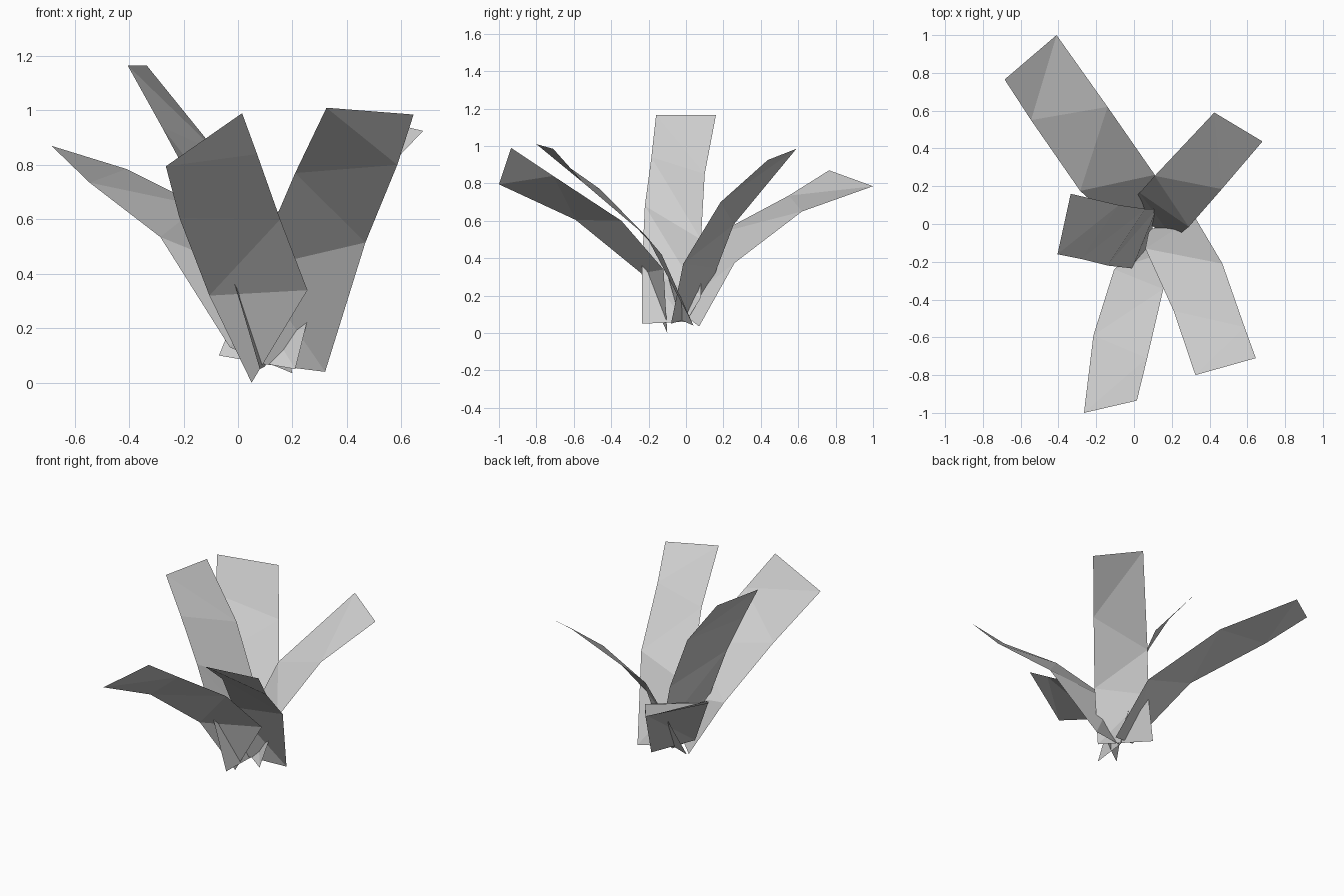
import bpy
import bmesh

default_cube = bpy.data.objects.get("Cube")
if default_cube:
    bpy.data.objects.remove(default_cube, do_unlink=True)

# One plain grey for the whole plant
grey = bpy.data.materials.new("leaf_grey")
grey.use_nodes = True
colour = (0.62, 0.62, 0.62, 1.0)
grey.diffuse_color = colour
shader = next(n for n in grey.node_tree.nodes if n.type == 'BSDF_PRINCIPLED')
shader.inputs["Base Color"].default_value = colour
shader.inputs["Roughness"].default_value = 0.9


def leaf(name, first_edge, second_edge):
    """Bridge two leaf edges, listed from tip to base, with a faceted strip."""
    bm = bmesh.new()
    first_verts = [bm.verts.new(point) for point in first_edge]
    second_verts = [bm.verts.new(point) for point in second_edge]
    for i in range(len(first_verts) - 1):
        bm.faces.new((first_verts[i], second_verts[i], second_verts[i + 1]))
        bm.faces.new((first_verts[i], second_verts[i + 1], first_verts[i + 1]))
    bm.normal_update()
    # Turn the leaf's upper side outward
    if sum(face.normal.z for face in bm.faces) < 0:
        bmesh.ops.reverse_faces(bm, faces=bm.faces[:])
    mesh = bpy.data.meshes.new(name)
    bm.to_mesh(mesh)
    bm.free()
    mesh.materials.append(grey)
    leaf_object = bpy.data.objects.new(name, mesh)
    bpy.context.collection.objects.link(leaf_object)
    return leaf_object


# Long leaf arching forward
leaf("front_leaf",
     [(-.265, -1, .795), (-.215, -.59, .605), (-.105, -.24, .32), (.05, -.1, 0)],
     [(.015, -.935, .99), (.07, -.71, .84), (.155, -.345, .6), (.255, -.12, .34)])

# Broad leaf to the front left
leaf("front_left_leaf",
     [(.325, -.8, 1.01), (.21, -.46, .77), (.06, -.13, .42), (.08, -.03, .07)],
     [(.645, -.71, .985), (.585, -.545, .8), (.468, -.21, .515), (.32, .04, .04)])

# Long low leaf to the back right
leaf("back_right_leaf",
     [(-.41, 1, .785), (-.14, .62, .65), (.11, .26, .375), (.2, .07, .035)],
     [(-.685, .765, .87), (-.545, .55, .735), (-.285, .175, .535), (-.03, -.05, .13)])

# Leaf to the back left
leaf("back_left_leaf",
     [(.425, .59, .985), (.11, .255, .58), (.03, .165, .345), (-.07, .09, .1)],
     [(.68, .437, .925), (.465, .185, .7), (.29, -.015, .37), (.21, -.08, .05)])

# Tallest leaf, leaning to the right
leaf("right_leaf",
     [(-.405, -.16, 1.165), (-.28, -.185, .94), (-.14, -.22, .68),
      (-.01, -.235, .355), (.08, -.235, .05)],
     [(-.335, .16, 1.165), (-.08, .1, .85), (.06, .08, .5),
      (.12, .08, .19), (.1, 0, .06)])
